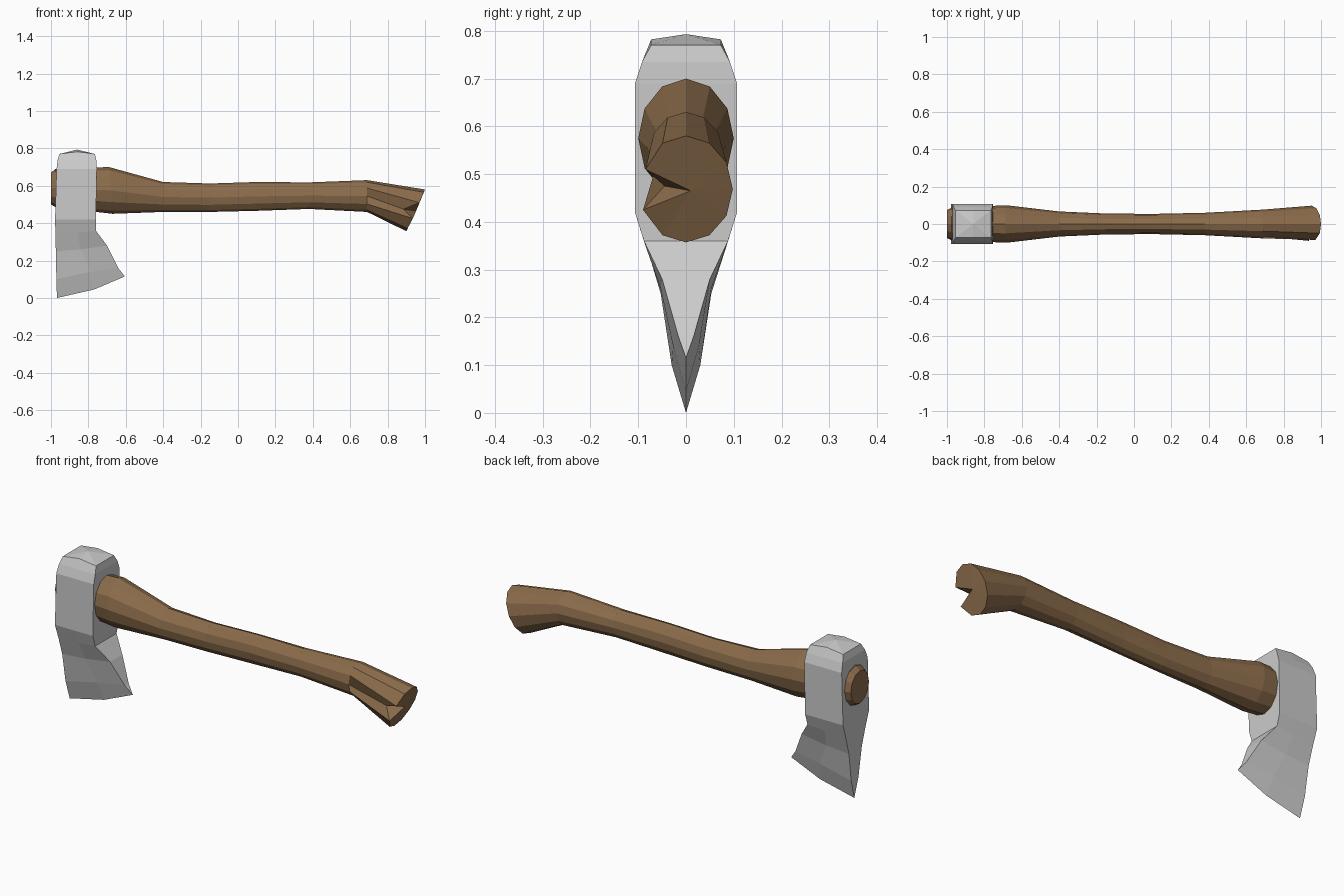
import bpy, bmesh
from math import sin, cos, pi


def material(name, color):
    m = bpy.data.materials.new(name)
    m.diffuse_color = color
    return m


def loft(name, rings, start_tip, end_tip, mat=None):
    """Skin a list of closed rings, closing each end with a fan to a tip."""
    bm = bmesh.new()
    vr = [[bm.verts.new(p) for p in r] for r in rings]
    n = len(vr[0])
    for a, b in zip(vr, vr[1:]):
        for i in range(n):
            j = (i + 1) % n
            bm.faces.new((a[i], a[j], b[j], b[i]))
    for ring, tip in ((vr[0], start_tip), (vr[-1], end_tip)):
        if tip:
            t = bm.verts.new(tip)
            for i in range(n):
                bm.faces.new((ring[i], ring[(i + 1) % n], t))
    bmesh.ops.remove_doubles(bm, verts=bm.verts, dist=0.0005)
    bmesh.ops.recalc_face_normals(bm, faces=bm.faces)
    me = bpy.data.meshes.new(name)
    bm.to_mesh(me)
    bm.free()
    if mat:
        me.materials.append(mat)
    ob = bpy.data.objects.new(name, me)
    bpy.context.collection.objects.link(ob)
    return ob


# Handle: twelve-sided rings as x at top, x at bottom, z top, z bottom, half width
SIDES = 12
stations = [
    (-1.00, -1.00, 0.67, 0.50, 0.075),
    (-0.975, -0.975, 0.69, 0.485, 0.088),
    (-0.69, -0.67, 0.70, 0.45, 0.10),
    (-0.40, -0.40, 0.62, 0.46, 0.067),
    (-0.15, -0.15, 0.612, 0.46, 0.056),
    (0.10, 0.10, 0.62, 0.466, 0.054),
    (0.38, 0.38, 0.618, 0.476, 0.06),
    (0.69, 0.69, 0.63, 0.46, 0.077),
    (1.00, 0.90, 0.58, 0.357, 0.098),
]
rings = []
for xt, xb, zt, zb, hw in stations:
    ring = []
    for i in range(SIDES):
        a = 2 * pi * i / SIDES
        t = (1 + cos(a)) / 2
        ring.append((xb + (xt - xb) * t, hw * sin(a), zb + (zt - zb) * t))
    rings.append(ring)

# Chipped notch on the front side of the butt end
rings[-1][9] = (0.885, -0.045, 0.475)
rings[-1][10] = (0.97, -0.085, 0.51)
rings[-1][8] = (0.935, -0.09, 0.425)
loft("handle", rings, (-1.0, 0, 0.585), (0.952, 0.01, 0.465),
     material("wood", (0.26, 0.15, 0.07, 1)))

# Axe head: sections of (x, z, half width) at back edge, middle and inner edge
sections = [
    ((-0.955, 0.77, 0.073), (-0.86, 0.782, 0.073), (-0.765, 0.77, 0.073)),
    ((-0.965, 0.735, 0.092), (-0.86, 0.735, 0.092), (-0.757, 0.735, 0.092)),
    ((-0.97, 0.69, 0.107), (-0.86, 0.69, 0.107), (-0.755, 0.69, 0.107)),
    ((-0.978, 0.42, 0.107), (-0.86, 0.42, 0.107), (-0.76, 0.42, 0.107)),
    ((-0.976, 0.34, 0.08), (-0.86, 0.35, 0.085), (-0.76, 0.36, 0.088)),
    ((-0.974, 0.25, 0.053), (-0.84, 0.26, 0.053), (-0.70, 0.28, 0.05)),
    ((-0.971, 0.10, 0.03), (-0.79, 0.14, 0.027), (-0.64, 0.16, 0.016)),
    ((-0.968, 0.0, 0), (-0.77, 0.045, 0), (-0.605, 0.115, 0)),
]
head_rings = [[(x, -h, z) for x, z, h in s] + [(x, h, z) for x, z, h in reversed(s)]
              for s in sections]
loft("axe_head", head_rings, (-0.86, 0, 0.793), None)
